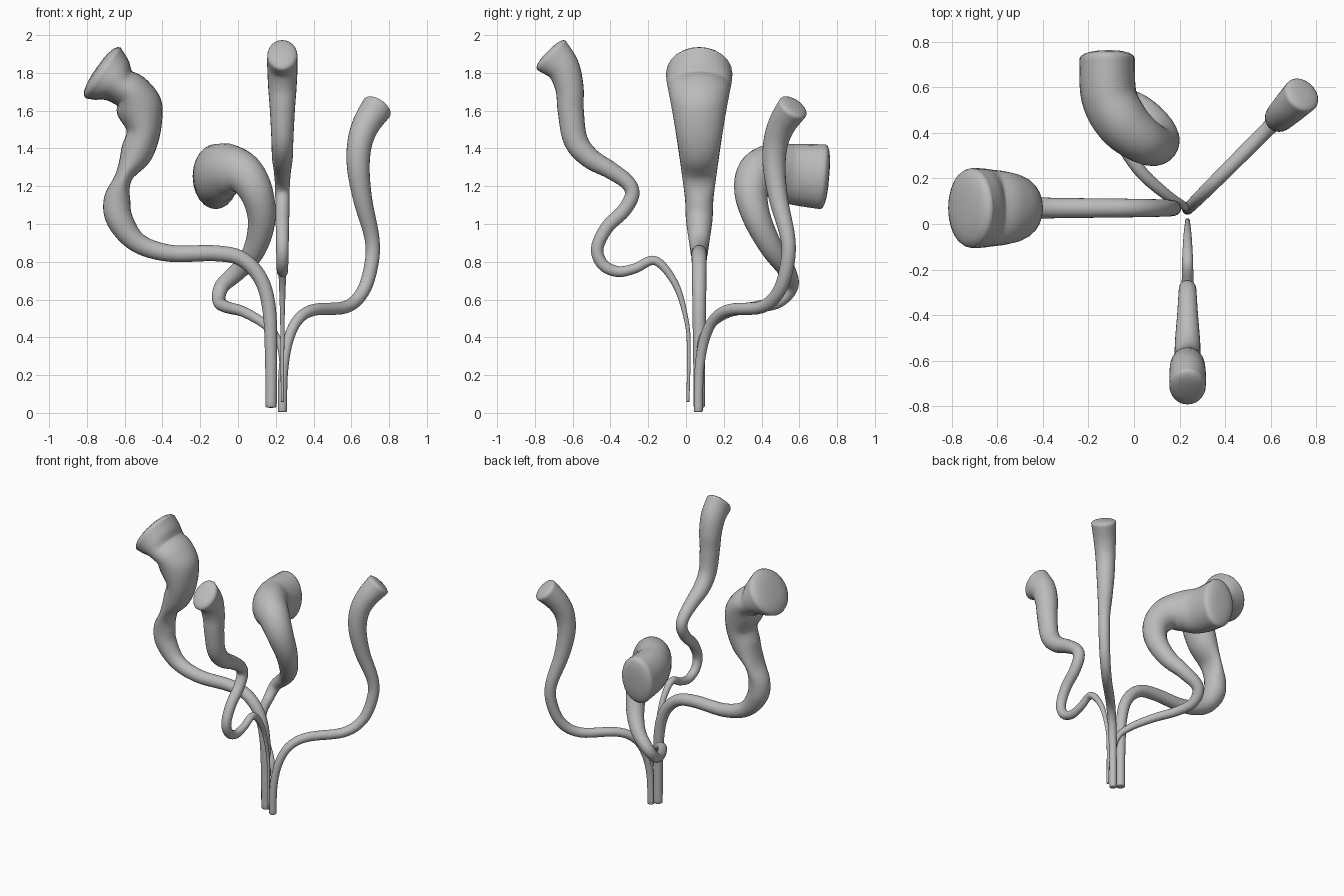
import bpy
import bmesh
from math import cos, sin, radians, tau
from mathutils import Vector

SIDES = 24
STEPS = 6

default_cube = bpy.data.objects.get("Cube")
if default_cube:
    bpy.data.objects.remove(default_cube, do_unlink=True)

# One plain grey for everything
grey = bpy.data.materials.new("plain_grey")
grey.use_nodes = True
colour = (0.5, 0.5, 0.5, 1)
grey.diffuse_color = colour
grey.node_tree.nodes["Principled BSDF"].inputs["Base Color"].default_value = colour


def spline(points):
    """Smoothly interpolate rows of (x, y, z, radius, cross radius)."""
    rows = [points[0]] + list(points) + [points[-1]]
    result = []
    for before, start, end, after in zip(rows, rows[1:], rows[2:], rows[3:]):
        for step in range(STEPS):
            t = step / STEPS
            result.append([
                b + t * ((c - a) + t * ((2 * a - 5 * b + 4 * c - d)
                                        + t * (3 * b - a - 3 * c + d))) / 2
                for a, b, c, d in zip(before, start, end, after)])
    result.append(list(points[-1]))
    return result


def frames(centres, end_side):
    """Carry the cross direction from the tip back to the root without twist."""
    last = len(centres) - 1
    tangents = [(centres[min(i + 1, last)] - centres[max(i - 1, 0)]).normalized()
                for i in range(last + 1)]
    side = Vector(end_side)
    sides = []
    for tangent in reversed(tangents):
        side = (side - tangent * side.dot(tangent)).normalized()
        sides.append(side)
    return tangents, sides[::-1]


def tentacle(name, points, end_side):
    """Sweep an oval section along a path and close it with rounded ends."""
    samples = spline(points)
    centres = [Vector(row[:3]) for row in samples]
    tangents, sides = frames(centres, end_side)
    bm = bmesh.new()

    def ring(i, scale=1, shift=0):
        inward = sides[i].cross(tangents[i])
        radius, cross_radius = samples[i][3:]
        centre = centres[i] + tangents[i] * shift
        return [bm.verts.new(centre
                             + inward * (radius * scale * cos(tau * k / SIDES))
                             + sides[i] * (cross_radius * scale * sin(tau * k / SIDES)))
                for k in range(SIDES)]

    def cap(i, direction):
        height = samples[i][3] * 0.27 * direction
        angles = [radians(a) for a in (20, 40, 60, 78)]
        rings = [ring(i, cos(a) ** 0.7, height * sin(a)) for a in angles]
        pole = bm.verts.new(centres[i] + tangents[i] * height)
        return rings, pole

    last = len(samples) - 1
    root_rings, root_pole = cap(0, -1)
    tip_rings, tip_pole = cap(last, 1)
    rings = root_rings[::-1] + [ring(i) for i in range(last + 1)] + tip_rings
    for low, high in zip(rings, rings[1:]):
        for k in range(SIDES):
            n = (k + 1) % SIDES
            bm.faces.new((low[k], low[n], high[n], high[k]))
    for k in range(SIDES):
        n = (k + 1) % SIDES
        bm.faces.new((root_pole, rings[0][n], rings[0][k]))
        bm.faces.new((tip_pole, rings[-1][k], rings[-1][n]))
    bmesh.ops.recalc_face_normals(bm, faces=bm.faces)
    for face in bm.faces:
        face.smooth = True

    mesh = bpy.data.meshes.new(name)
    bm.to_mesh(mesh)
    bm.free()
    mesh.materials.append(grey)
    obj = bpy.data.objects.new(name, mesh)
    bpy.context.collection.objects.link(obj)
    return obj


def flat_path(place, rows):
    """Turn (distance, height, radius[, cross radius]) into full path rows."""
    return [(*place(row[0]), row[1], row[2], row[-1]) for row in rows]


# Right tentacle: thick, pinched at the neck, with a broad flared tip
tentacle("right_tentacle", flat_path(lambda u: (u, 0.07), [
    (.175, .035, .03), (.175, .3, .032), (.165, .55, .036), (.12, .71, .038),
    (.02, .815, .04), (-.12, .845, .042), (-.36, .845, .045), (-.53, .9, .053),
    (-.625, 1.02, .07), (-.64, 1.13, .07, .075), (-.605, 1.25, .046, .09),
    (-.54, 1.37, .084, .107), (-.5, 1.49, .09, .125), (-.52, 1.61, .122, .145),
    (-.56, 1.69, .107, .16), (-.62, 1.73, .1, .168), (-.667, 1.767, .137, .174),
    (-.714, 1.8, .163, .175)]), (0, 1, 0))

# Left tentacle: runs diagonally backwards, then rises
tentacle("left_tentacle", flat_path(lambda u: (u, u - 0.17), [
    (.235, .01, .024), (.24, .22, .025), (.265, .38, .027), (.315, .49, .029),
    (.4, .545, .031), (.57, .56, .033), (.66, .64, .035), (.705, .78, .037),
    (.71, .92, .039), (.66, 1.13, .05), (.637, 1.3, .06), (.645, 1.43, .066),
    (.68, 1.53, .074), (.735, 1.615, .083)]), (1, -1, 0))

# Front tentacle: thin root, S-shaped middle, blunt tip
tentacle("front_tentacle", flat_path(lambda u: (0.235, u), [
    (.01, .06, .008), (.015, .35, .01), (0, .5, .012), (-.055, .68, .018),
    (-.16, .805, .024), (-.27, .765, .026), (-.36, .748, .029), (-.44, .785, .031),
    (-.47, .87, .033), (-.42, .98, .035), (-.33, 1.07, .037), (-.285, 1.155, .038),
    (-.31, 1.22, .04), (-.4, 1.285, .046), (-.51, 1.35, .055), (-.585, 1.445, .064, .058),
    (-.61, 1.6, .069, .066), (-.617, 1.72, .075, .075), (-.65, 1.825, .088, .08),
    (-.712, 1.893, .108, .08)]), (1, 0, 0))

# Back tentacle: curls around in space and ends in a heavy hooked tip
back_path = [
    (.235, .07, .05, .015), (.235, .07, .27, .016), (.21, .085, .39, .019),
    (.14, .13, .47, .024), (.03, .23, .535, .028), (-.06, .37, .56, .031),
    (-.1, .49, .59, .034), (-.085, .555, .67, .04), (.01, .53, .76, .048),
    (.09, .455, .87, .06), (.125, .38, 1.02, .073), (.1, .345, 1.16, .088),
    (.035, .37, 1.26, .103, .11), (-.05, .445, 1.285, .118, .14),
    (-.11, .56, 1.265, .122, .16), (-.118, .725, 1.25, .122, .172)]
tentacle("back_tentacle", [(*row[:4], row[-1]) for row in back_path], (0, 0, 1))
